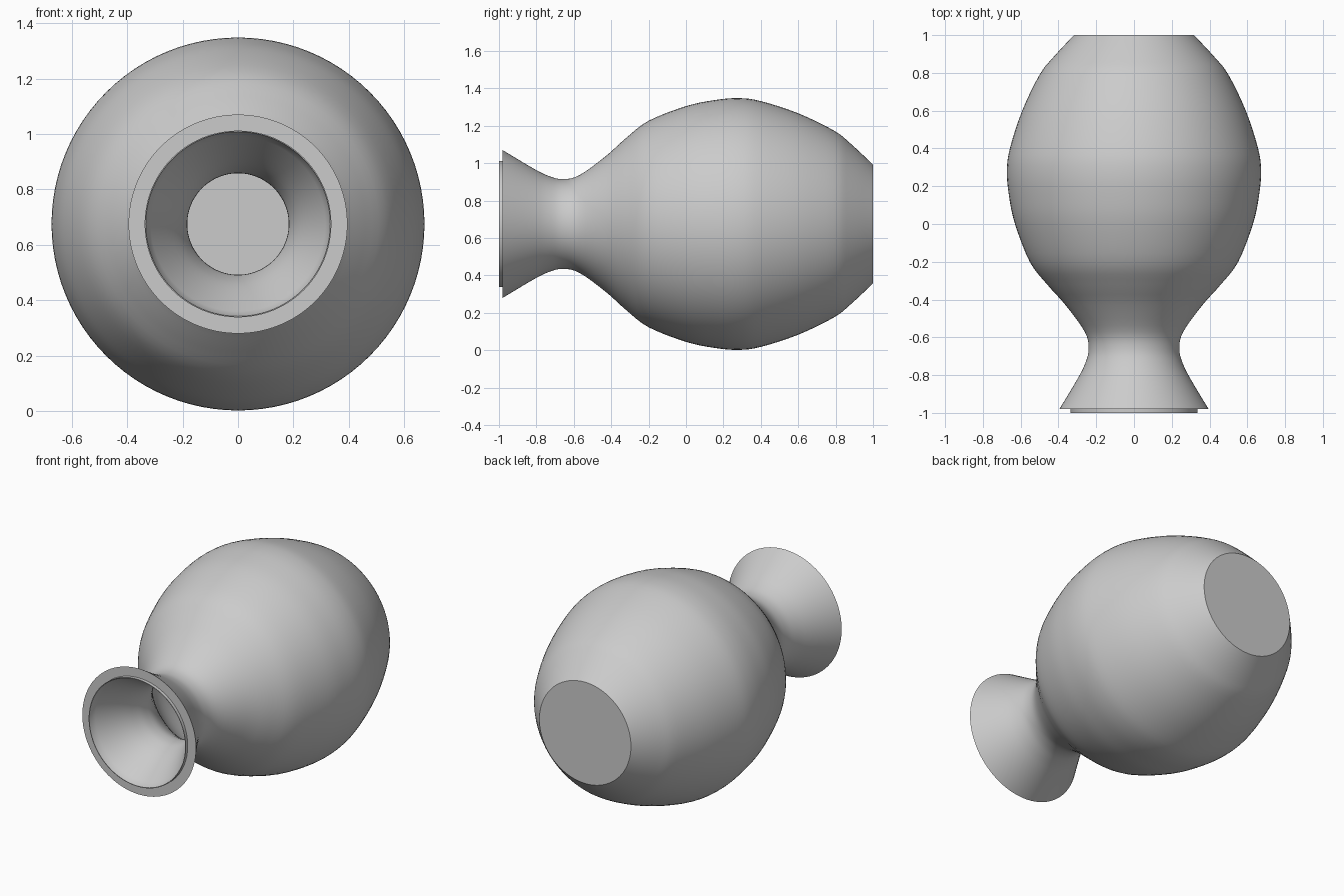
import bpy, bmesh, math

if "Cube" in bpy.data.objects:
    bpy.data.objects.remove(bpy.data.objects["Cube"])

SEG = 96
AXIS_Z = 0.675

# (y, radius) profiles, from mouth to base
OUTER = [(-0.98, 0.395), (-0.83, 0.305), (-0.74, 0.259), (-0.66, 0.24), (-0.57, 0.261),
         (-0.43, 0.362), (-0.32, 0.46), (-0.2, 0.552), (0.0, 0.63), (0.15, 0.662),
         (0.28, 0.673), (0.4, 0.657), (0.6, 0.592), (0.79, 0.50), (0.88, 0.43), (1.0, 0.318)]
INNER = [(-0.995, 0.333), (-0.83, 0.24), (-0.74, 0.2), (-0.66, 0.183), (-0.57, 0.2),
         (-0.43, 0.295), (-0.2, 0.49), (0.0, 0.57), (0.28, 0.615), (0.6, 0.53),
         (0.79, 0.44), (0.94, 0.31)]


def smooth(pts, n=4):
    """Catmull-Rom curve through the profile points."""
    p = [pts[0]] + pts + [pts[-1]]
    out = []
    for i in range(1, len(p) - 2):
        a, b, c, d = p[i - 1:i + 3]
        for k in range(n):
            t = k / n
            out.append(tuple(0.5 * (2 * b[j] + (c[j] - a[j]) * t
                       + (2 * a[j] - 5 * b[j] + 4 * c[j] - d[j]) * t * t
                       + (3 * b[j] - a[j] - 3 * c[j] + d[j]) * t ** 3) for j in (0, 1)))
    return out + [pts[-1]]


# Closed section: outer wall, flat lip, small raised inner rim, inner wall
section = list(reversed(smooth(OUTER)))
section += [(-0.98, 0.337), (-1.0, 0.337), (-1.0, 0.333)] + smooth(INNER)

bm = bmesh.new()
rings = []
for y, r in section:
    rings.append([bm.verts.new((r * math.cos(2 * math.pi * i / SEG), y,
                                AXIS_Z + r * math.sin(2 * math.pi * i / SEG)))
                  for i in range(SEG)])
for a, b in zip(rings, rings[1:]):
    for i in range(SEG):
        j = (i + 1) % SEG
        bm.faces.new((a[i], a[j], b[j], b[i]))
bm.faces.new(rings[0])    # outside base
bm.faces.new(rings[-1])   # inside base
bmesh.ops.recalc_face_normals(bm, faces=bm.faces)

mesh = bpy.data.meshes.new("vase")
bm.to_mesh(mesh)
bm.free()
vase = bpy.data.objects.new("vase", mesh)
bpy.context.collection.objects.link(vase)

mat = bpy.data.materials.new("light grey")
mat.diffuse_color = (0.6, 0.6, 0.6, 1)
mat.use_nodes = True
mat.node_tree.nodes["Principled BSDF"].inputs["Base Color"].default_value = mat.diffuse_color
mesh.materials.append(mat)

bpy.context.view_layer.objects.active = vase
vase.select_set(True)
bpy.ops.object.shade_smooth_by_angle(angle=math.radians(35))
